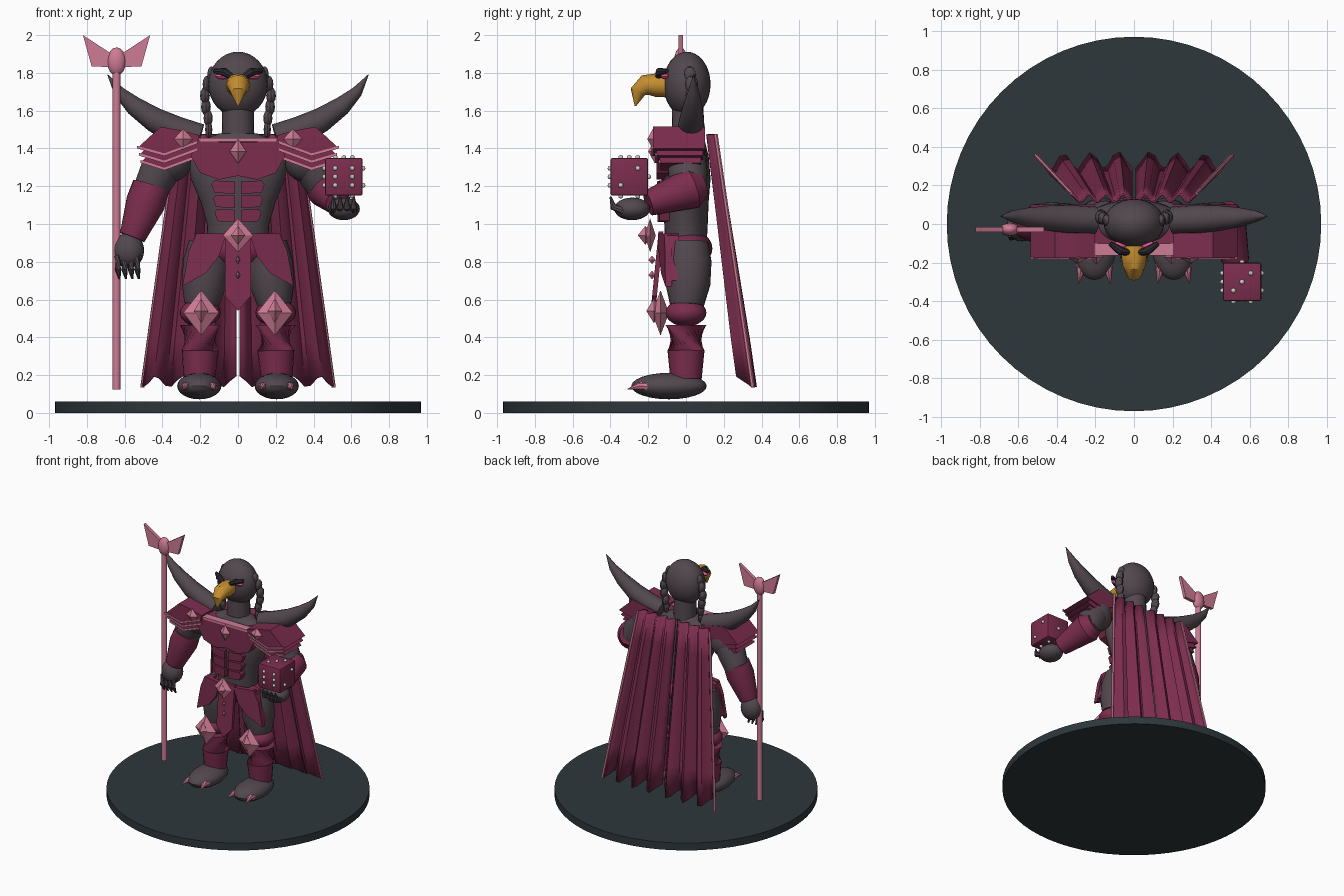
import bpy, bmesh, math
from mathutils import Vector

if "Cube" in bpy.data.objects:
    bpy.data.objects.remove(bpy.data.objects["Cube"])

def mat(name, rgb):
    m = bpy.data.materials.new(name)
    m.diffuse_color = (*rgb, 1)
    m.use_nodes = True
    m.node_tree.nodes["Principled BSDF"].inputs["Base Color"].default_value = m.diffuse_color
    return m

HIDE = mat("dark hide", (0.085, 0.065, 0.076))
RED = mat("crimson armour", (0.2, 0.026, 0.075))
PINK = mat("pink metal", (0.62, 0.2, 0.3))
GOLD = mat("gold beak", (0.56, 0.27, 0.03))
SLATE = mat("slate base", (0.026, 0.038, 0.045))
SILVER = mat("silver pips", (0.6, 0.6, 0.55))
BROW = mat("brow black", (0.025, 0.025, 0.035))
EYE = mat("eye pink", (0.8, 0.08, 0.25))

def finish(name, bm, material, smooth=True):
    bmesh.ops.recalc_face_normals(bm, faces=bm.faces)
    me = bpy.data.meshes.new(name)
    bm.to_mesh(me)
    bm.free()
    me.materials.append(material)
    ob = bpy.data.objects.new(name, me)
    bpy.context.collection.objects.link(ob)
    if smooth:
        bpy.ops.object.select_all(action='DESELECT')
        bpy.context.view_layer.objects.active = ob
        ob.select_set(True)
        bpy.ops.object.shade_smooth_by_angle(angle=math.radians(35))
    return ob

def ball(name, material, loc, size, seg=24):
    bm = bmesh.new()
    bmesh.ops.create_uvsphere(bm, u_segments=seg, v_segments=max(6, seg // 2), radius=1)
    bmesh.ops.scale(bm, vec=size, verts=bm.verts)
    bmesh.ops.translate(bm, vec=loc, verts=bm.verts)
    return finish(name, bm, material)

def tube(name, material, pts, radii, n=20):
    """Loft of elliptical rings along a path."""
    bm, rings = bmesh.new(), []
    pts = [Vector(p) for p in pts]
    for i, (p, r) in enumerate(zip(pts, radii)):
        rx, ry = r if isinstance(r, tuple) else (r, r)
        d = pts[min(i + 1, len(pts) - 1)] - pts[max(i - 1, 0)]
        q = d.to_track_quat('Z', 'Y')
        rings.append([bm.verts.new(p + q @ Vector((rx * math.cos(a), ry * math.sin(a), 0)))
                      for a in (k * math.tau / n for k in range(n))])
    for a, b in zip(rings, rings[1:]):
        for k in range(n):
            bm.faces.new((a[k], a[(k + 1) % n], b[(k + 1) % n], b[k]))
    bm.faces.new(rings[0])
    bm.faces.new(rings[-1])
    return finish(name, bm, material)

def prism(name, material, pts, y0, y1, s=1, lean=0.0, wrap=0.0):
    """Outline in x-z given depth; lean shifts y with height, wrap bends it back with x."""
    bm = bmesh.new()
    top = max(z for _, z in pts)
    rows = [[bm.verts.new((s * x, y + lean * (top - z) + wrap * abs(x), z)) for x, z in pts]
            for y in (y0, y1)]
    n = len(pts)
    for k in range(n):
        bm.faces.new((rows[0][k], rows[0][(k + 1) % n], rows[1][(k + 1) % n], rows[1][k]))
    for r in rows:
        bm.faces.new(r)
    return finish(name, bm, material, False)

def gem(name, loc, size):
    bm = bmesh.new()
    x, y, z = size
    ring = [bm.verts.new(v) for v in ((x, 0, 0), (0, 0, z), (-x, 0, 0), (0, 0, -z))]
    for ty in (-y, y):
        tip = bm.verts.new((0, ty, 0))
        for k in range(4):
            bm.faces.new((ring[k], ring[(k + 1) % 4], tip))
    bmesh.ops.translate(bm, vec=loc, verts=bm.verts)
    return finish(name, bm, PINK, False)

def cape(s):
    """Pleated half cape, flaring downward and backward."""
    bm, rows, folds, levels = bmesh.new(), [], 16, 6
    for j in range(levels + 1):
        t = j / levels
        row = []
        for i in range(folds + 1):
            u = i / folds
            w = math.cos(u * math.tau * 3.5)
            x = 0.012 + u * (0.31 + 0.185 * t)
            y = 0.135 + 0.195 * t - w * (0.022 + 0.022 * t) - 0.02 * u * t
            z = 1.475 - 1.31 * t + (w * 0.03 if j == levels else 0)
            row.append(bm.verts.new((s * x, y, z)))
        rows.append(row)
    for a, b in zip(rows, rows[1:]):
        for i in range(folds):
            bm.faces.new((a[i], a[i + 1], b[i + 1], b[i]))
    edge = [rows[0][-1].co.copy(), rows[-1][-1].co.copy()]
    ob = finish("cape_half", bm, RED)
    mod = ob.modifiers.new("thickness", 'SOLIDIFY')
    mod.thickness, mod.offset = 0.014, 0
    tube("cape_trim", PINK, edge, (0.011, 0.011), 6)

# base disc
tube("base", SLATE, [(0, 0, 0), (0, 0, 0.06)], (0.97, 0.97), 64)

# torso, hips, neck, head
tube("torso", HIDE, [(0, 0, z) for z in (0.9, 1.0, 1.12, 1.24, 1.36, 1.44, 1.48)],
     [(0.16, 0.11), (0.165, 0.115), (0.2, 0.12), (0.25, 0.13), (0.27, 0.12), (0.2, 0.1), (0.1, 0.08)], 32)
ball("hips", RED, (0, 0.01, 0.87), (0.23, 0.13, 0.1))
tube("neck", HIDE, [(0, 0.01, 1.44), (0, 0.01, 1.62)], (0.087, 0.083))
ball("head", HIDE, (0, 0.005, 1.74), (0.157, 0.125, 0.172), 32)
tube("beak", GOLD, [(0, -0.09, 1.73), (0, -0.16, 1.735), (0, -0.215, 1.735), (0, -0.255, 1.70), (0, -0.268, 1.625)],
     [(0.055, 0.06), (0.066, 0.062), (0.06, 0.055), (0.042, 0.042), 0.004], 12)

# chest plate, collar trim, belt and loincloth
chest = [(-0.21, 1.45), (-0.1, 1.435), (0.1, 1.435), (0.21, 1.45), (0.25, 1.36), (0.2, 1.27), (0.1, 1.235),
         (0, 1.255), (-0.1, 1.235), (-0.2, 1.27), (-0.25, 1.36)]
prism("chest_plate", RED, chest, -0.155, 0.0)
prism("collar_trim", PINK, [(-0.21, 1.455), (0.21, 1.455), (0.2, 1.437), (-0.2, 1.437)], -0.162, -0.1)
gem("chest_gem", (0, -0.165, 1.385), (0.045, 0.035, 0.065))
prism("loincloth", RED, [(-0.07, 0.96), (0.07, 0.96), (0.07, 0.62), (0, 0.54), (-0.07, 0.62)],
      -0.145, -0.12, 1, -0.1)
gem("belt_gem", (0, -0.19, 0.94), (0.08, 0.03, 0.09))
gem("belt_gem_core", (0, -0.215, 0.94), (0.038, 0.04, 0.05))
for z in (0.81, 0.73):
    gem("loincloth_stud", (0, -0.18, z), (0.012, 0.02, 0.022))

for s in (-1, 1):
    cape(s)
    # face
    ball("eye", EYE, (s * 0.08, -0.112, 1.782), (0.04, 0.022, 0.016), 12)
    tube("brow", BROW, [(s * 0.02, -0.15, 1.772), (s * 0.07, -0.14, 1.805), (s * 0.125, -0.1, 1.81)],
         (0.014, 0.023, 0.012), 8)
    # braids beside the head
    for x, y, z, r in ((.14, .02, 1.79, .028), (.163, .03, 1.74, .03), (.175, .035, 1.68, .032),
                       (.17, .04, 1.62, .032), (.158, .035, 1.56, .03), (.155, .03, 1.5, .024)):
        ball("braid_bead", HIDE, (s * x, y, z), (r * 0.85, r * 1.15, 0.045), 10)
    # abdominal plates
    for i in range(3):
        z = 1.225 - 0.075 * i
        w = 0.14 - 0.008 * i
        prism("abdomen_plate", RED, [(0.015, z), (w - 0.015, z + 0.005), (w, z - 0.015),
                                     (w - 0.015, z - 0.06), (0.015, z - 0.065)], -0.155, -0.05, s, 0.03, 0.12)
    # hip skirt plates
    prism("skirt_plate", RED, [(0.06, 0.95), (0.22, 0.95), (0.26, 0.86), (0.295, 0.67), (0.17, 0.74), (0.1, 0.83)],
          -0.16, -0.125, s, -0.03, 0.2)
    prism("side_skirt", RED, [(0.16, 0.95), (0.23, 0.94), (0.29, 0.7), (0.24, 0.7)], -0.1, -0.04, s)
    # legs and feet
    tube("thigh", HIDE, [(s * 0.15, 0.01, 0.9), (s * 0.165, 0.01, 0.8), (s * 0.18, 0.01, 0.68), (s * 0.195, 0.005, 0.57)],
         (0.11, 0.125, 0.12, 0.09))
    ball("knee", RED, (s * 0.2, 0, 0.53), (0.108, 0.108, 0.072))
    tube("shin_guard", RED, [(s * 0.205, 0, 0.18), (s * 0.2, 0, 0.33), (s * 0.2, 0, 0.465)], (0.083, 0.098, 0.108))
    ball("foot", HIDE, (s * 0.205, -0.09, 0.142), (0.117, 0.2, 0.07))
    for dx in (-0.072, 0.072):
        tube("toe_claw", PINK, [(s * 0.205 + dx, -0.2, 0.14), (s * 0.205 + dx, -0.25, 0.142),
                                (s * 0.205 + dx * 1.15, -0.31, 0.125)], (0.024, 0.02, 0.002), 8)
    gem("knee_gem", (s * 0.195, -0.135, 0.53), (0.095, 0.045, 0.12))
    gem("knee_gem_core", (s * 0.195, -0.17, 0.54), (0.038, 0.04, 0.065))
    # layered shoulder armour with trim
    for i in range(3):
        d, y = 0.038 * i, -0.175 + 0.018 * i
        vee = [(0.535 - 0.01 * i, 1.40 - d), (0.39, 1.36 - d), (0.215, 1.425 - d)]
        top = [(0.205, 1.47 - d), (0.3, 1.495 - d), (0.41, 1.515 - d)]
        prism("shoulder_layer", RED, top + vee, y, 0.1 - 0.01 * i, s)
        prism("shoulder_trim", PINK, vee + [(x, z + 0.014) for x, z in reversed(vee)], y - 0.007, y + 0.004, s)
    gem("shoulder_gem", (s * 0.29, -0.175, 1.45), (0.05, 0.03, 0.055))
    # horns
    tube("shoulder_horn", HIDE, [(s * 0.2, 0.02, 1.46), (s * 0.32, 0.025, 1.495), (s * 0.44, 0.03, 1.55),
                                 (s * 0.55, 0.035, 1.625), (s * 0.63, 0.04, 1.7), (s * 0.69, 0.04, 1.79)],
         (0.07, 0.073, 0.066, 0.05, 0.03, 0.002), 16)
    ball("shoulder", HIDE, (s * 0.36, 0, 1.35), (0.12, 0.11, 0.13))
    tube("upper_arm", HIDE, [(s * 0.36, 0, 1.36), (s * 0.42, 0.01, 1.27), (s * 0.47, 0.02, 1.17)], (0.1, 0.105, 0.09))

# lowered arm
tube("lowered_forearm", RED, [(-0.46, 0.01, 1.2), (-0.49, 0.0, 1.11), (-0.56, -0.01, 0.93)], (0.1, 0.105, 0.07))
ball("lowered_hand", HIDE, (-0.58, -0.015, 0.86), (0.083, 0.075, 0.095))
for i in range(4):
    x = -0.635 + i * 0.034
    tube("lowered_finger", HIDE, [(x, -0.05, 0.83), (x, -0.07, 0.76), (x + 0.008, -0.05, 0.71)], (0.022, 0.017, 0.006), 8)

# raised arm
tube("raised_forearm", RED, [(0.455, 0.09, 1.21), (0.47, 0.03, 1.19), (0.53, -0.2, 1.11)], (0.07, 0.11, 0.068))
ball("raised_hand", HIDE, (0.56, -0.285, 1.08), (0.085, 0.095, 0.06))
for i in range(4):
    x = 0.505 + i * 0.036
    tube("raised_finger", HIDE, [(x, -0.33, 1.07), (x, -0.385, 1.09), (x, -0.4, 1.145)], (0.021, 0.018, 0.005), 8)

# die with raised pips
c = Vector((0.56, -0.3, 1.25))
bm = bmesh.new()
bmesh.ops.create_cube(bm, size=0.2)
bmesh.ops.bevel(bm, geom=bm.edges[:], offset=0.012, segments=2, affect='EDGES', profile=0.5)
bmesh.ops.translate(bm, vec=c, verts=bm.verts)
finish("die", bm, RED)
diag, corner = [(-1, -1), (1, 1)], [(-1, 1), (1, -1)]
faces = {(1, -1): diag + corner + [(-1, 0), (1, 0)], (1, 1): [(0, 0)], (2, 1): diag + [(0, 0)],
         (2, -1): diag + corner, (0, 1): diag, (0, -1): diag + corner + [(0, 0)]}
for (axis, sign), spots in faces.items():
    for a, b in spots:
        k = 0.045
        if axis == 1:
            p = Vector((a * k, sign * 0.102, b * k)) if len(spots) < 6 else Vector((a * k, -0.102, b * k))
            if b == 0 and len(spots) == 6:
                p.z = 0
        elif axis == 2:
            p = Vector((a * k, b * k, sign * 0.102))
        else:
            p = Vector((sign * 0.102, a * k, b * k))
        ball("die_pip", SILVER, c + p, (0.013,) * 3, 10)

# staff with winged head
sx, sy = -0.643, -0.028
tube("staff_shaft", PINK, [(sx, sy, 0.125), (sx, sy, 1.82)], (0.021, 0.021), 16)
ball("staff_orb", PINK, (sx, sy, 1.86), (0.05, 0.035, 0.075), 16)
for s in (-1, 1):
    wing = [(0.025, 1.9), (0.178, 2.0), (0.132, 1.835), (0.025, 1.83)]
    prism("staff_wing", PINK, [(sx + s * x, z) for x, z in wing], sy - 0.013, sy + 0.013)
